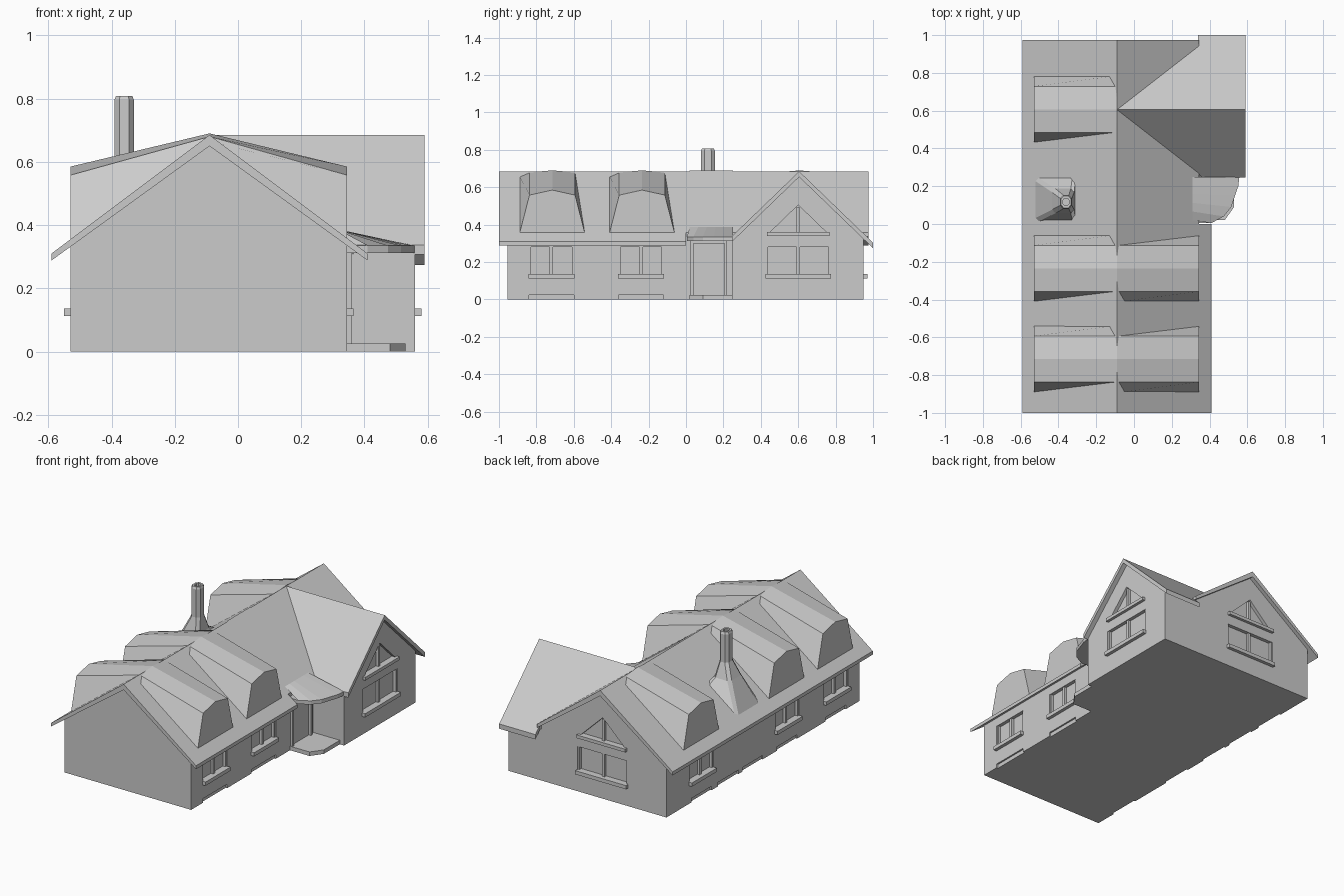
import bpy, bmesh
from mathutils import Vector

if "Cube" in bpy.data.objects:
    bpy.data.objects.remove(bpy.data.objects["Cube"])

RX, RZ = -0.09, 0.685            # main ridge position
WY = 0.605                       # wing ridge position


def roof_z(x):
    return RZ - 0.75 * abs(x - RX)


def make(name, verts, faces):
    me = bpy.data.meshes.new(name)
    me.from_pydata([Vector(v) for v in verts], [], faces)
    bm = bmesh.new()
    bm.from_mesh(me)
    bmesh.ops.recalc_face_normals(bm, faces=bm.faces)
    bm.to_mesh(me)
    bm.free()
    ob = bpy.data.objects.new(name, me)
    bpy.context.collection.objects.link(ob)
    return ob


def loft_data(rings, base=0, cap=True):
    n = len(rings[0])
    verts = [p for r in rings for p in r]
    faces = []
    for k in range(len(rings) - 1):
        for i in range(n):
            j = (i + 1) % n
            faces.append([base + q for q in (k*n + i, k*n + j, k*n + n + j, k*n + n + i)])
    if cap:
        faces.append([base + i for i in range(n)])
        faces.append([base + (len(rings) - 1)*n + i for i in range(n)])
    return verts, faces


def loft(name, rings):
    return make(name, *loft_data(rings))


def ring(axis, pts, d):
    # profile in the plane across the axis: x -> (y,z), y -> (x,z), z -> (x,y)
    return [{'x': (d, a, b), 'y': (a, d, b), 'z': (a, b, d)}[axis] for a, b in pts]


def prism(name, axis, pts, d0, d1):
    return loft(name, [ring(axis, pts, d0), ring(axis, pts, d1)])


def rect(a0, a1, b0, b1):
    return [(a0, b0), (a1, b0), (a1, b1), (a0, b1)]


# walls
body = prism("main_walls", 'y', [(-0.53, 0), (0.345, 0), (0.345, roof_z(0.345) - .02),
             (RX, RZ - .02), (-0.53, roof_z(-0.53) - .02)], -0.955, 0.95)
wing = prism("wing_walls", 'x', [(0.247, 0), (0.95, 0), (0.95, 0.34), (WY, 0.665), (0.247, 0.325)],
             0.34, 0.56)

# main roof slabs
def slope(name, x, y0, y1):
    z = roof_z(x)
    prism(name, 'y', [(RX, RZ), (x, z), (x, z - .022), (RX, RZ - .035)], y0, y1)

slope("roof_left", -0.59, -1, 0.975)
slope("roof_right_front", 0.41, -1, 0.0)
slope("roof_right_back", 0.345, 0.0, 0.975)

# wing roof: sloped polygons cut along the valleys
def wing_slope(name, pts):
    top = [(x, y, 0.685 - 0.965 * abs(y - WY)) for x, y in pts]
    loft(name, [top, [(x, y, z - .03) for x, y, z in top]])

wing_slope("wing_roof_front", [(RX, WY), (0.59, WY), (0.59, 0.245), (0.365, 0.245)])
wing_slope("wing_roof_back", [(RX, WY), (0.59, WY), (0.59, 1.0), (0.34, 1.0), (0.34, 0.955)])

# dormers running over the ridge
def dormer(name, yc, xs):
    eave = [(-.178, .34), (-.122, .558), (0, .585), (.122, .558), (.178, .34)]
    crest = [(-.178, .665), (-.122, .68), (0, .69), (.122, .68), (.178, .665)]
    loft(name, [ring('x', [(yc + y, z) for y, z in (crest if x == RX else eave)], x) for x in xs])

dormer("dormer_front", -0.715, (-0.53, RX, 0.345))
dormer("dormer_middle", -0.235, (-0.53, RX, 0.345))
dormer("dormer_back", 0.607, (-0.53, RX))

# chimney with flared base
def octa(cx, cy, hx, hy, z, k=0.5):
    p = [(1, -k), (1, k), (k, 1), (-k, 1), (-1, k), (-1, -k), (-k, -1), (k, -1)]
    return [(cx + a*hx, cy + b*hy, z if z else roof_z(cx + a*hx) - .01) for a, b in p]

loft("chimney", [octa(-.42, .13, .11, .12, None, .85), octa(-.375, .122, .058, .065, .53, .7),
                 octa(-.36, .117, .031, .037, .62), octa(-.36, .117, .031, .037, .795),
                 octa(-.36, .117, .026, .031, .808), octa(-.36, .117, .016, .019, .808),
                 octa(-.36, .117, .016, .019, .77)])

# porch: step, curved canopy and the roof sweep above it
prism("porch_step", 'z', [(.34, .02), (.48, .02), (.53, .09), (.53, .25), (.34, .25)], 0, .025)
edge = [(.41, .005), (.475, .04), (.515, .09), (.535, .15), (.552, .2), (.558, .25)]
prism("porch_canopy", 'z', [(.32, .005)] + edge + [(.32, .25)], .312, .335)
ys = [.02 + .046 * i for i in range(6)]
rows = [[(RX, y, .69) for y in ys], [(.31, y, .388) for y in ys], [(x, y, .335) for x, y in edge]]
make("porch_roof_sweep", sum(rows, []),
     [(r*6 + i, r*6 + i + 1, r*6 + i + 7, r*6 + i + 6) for r in range(2) for i in range(5)])
for i, y in enumerate((.025, .205)):
    prism(f"door_post_{i}", 'x', rect(y, y + .014, .025, .315), .34, .36)
prism("door_lintel", 'x', rect(.025, .219, .3, .315), .34, .356)

# windows: recesses are cut from the walls, bars are added
cut_v, cut_f = [], []


def recess(axis, wall, s, pts, depth):
    v, f = loft_data([ring(axis, pts, wall - s*depth), ring(axis, pts, wall + s*.03)], len(cut_v))
    cut_v.extend(v)
    cut_f.extend(f)


def bar(name, axis, wall, s, u0, u1, z0, z1, d0, d1):
    prism(name, axis, rect(u0, u1, z0, z1), wall + s*d0, wall + s*d1)


def window(name, axis, wall, s, c, w):
    h = w / 2
    recess(axis, wall, s, rect(c - h, c + h, .13, .28), .022)
    bar(name + "_sill", axis, wall, s, c - h - .003, c + h + .003, .113, .136, -.025, .021)
    bar(name + "_mullion", axis, wall, s, c - .009, c + .009, .13, .28, -.025, -.006)
    for e in (-1, 1):
        u = c + e * (h - .005)
        bar(name + "_jamb", axis, wall, s, u - .005, u + .005, .13, .28, -.025, -.004)


def gable_window(name, axis, wall, s, c):
    window(name, axis, wall, s, c, .345)
    recess(axis, wall, s, [(c - .155, .355), (c + .155, .355), (c, .505)], .022)
    bar(name + "_ledge", axis, wall, s, c - .168, c + .168, .34, .36, -.025, .018)
    bar(name + "_upper_mullion", axis, wall, s, c - .008, c + .008, .355, .495, -.025, -.004)


for i, y in enumerate((-.72, -.24)):
    window(f"right_window_{i}", 'x', .345, 1, y, .24)
    recess('x', .345, 1, rect(y - .12, y + .12, -.02, .025), .01)
for i, y in enumerate((-.72, -.24, .605)):
    window(f"left_window_{i}", 'x', -.53, -1, y, .24)
for y in (-.72, -.24, .1, .34, .605):
    recess('x', -.53, -1, rect(y - .1, y + .1, -.02, .025), .01)
gable_window("wing_window", 'x', .56, 1, .6)
gable_window("back_window", 'y', .95, 1, RX)

cutter = make("window_cutter", cut_v, cut_f)
cutter.hide_render = True
cutter.display_type = 'WIRE'
for ob in (body, wing):
    m = ob.modifiers.new("window_recesses", 'BOOLEAN')
    m.operation, m.solver, m.object = 'DIFFERENCE', 'EXACT', cutter
